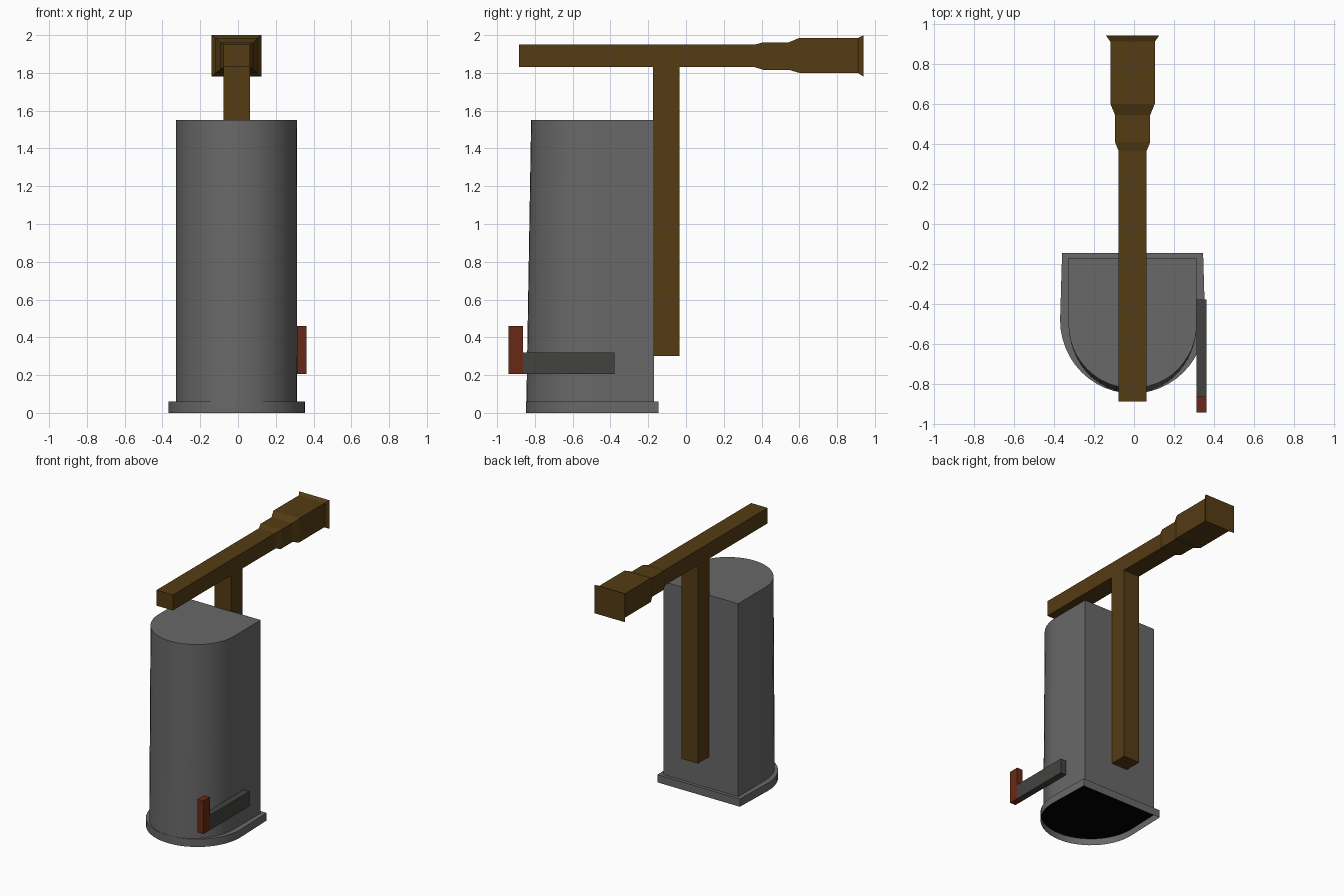
import bpy, bmesh, math

if "Cube" in bpy.data.objects:
    bpy.data.objects.remove(bpy.data.objects["Cube"])

CX = -0.007  # centre line of bell and beam


def material(name, rgb):
    m = bpy.data.materials.new(name)
    m.diffuse_color = (*rgb, 1)
    m.use_nodes = True
    m.node_tree.nodes["Principled BSDF"].inputs["Base Color"].default_value = m.diffuse_color
    return m


WOOD = material("wood", (0.09, 0.045, 0.007))
IRON = material("iron", (0.14, 0.14, 0.14))
DARK_IRON = material("dark_iron", (0.055, 0.055, 0.052))
RED = material("red_grip", (0.14, 0.022, 0.008))
BLACK = material("black", (0, 0, 0))


def loft(name, rings, mat, cap_start=True, cap_end=True, smooth=False, recalc=True):
    """Skin a list of equal-length point rings."""
    bm = bmesh.new()
    vs = [[bm.verts.new(p) for p in r] for r in rings]
    n = len(vs[0])
    for a, b in zip(vs, vs[1:]):
        for i in range(n):
            j = (i + 1) % n
            bm.faces.new((a[i], a[j], b[j], b[i]))
    if cap_start:
        bm.faces.new(vs[0][::-1])
    if cap_end:
        bm.faces.new(vs[-1])
    if recalc:
        bmesh.ops.recalc_face_normals(bm, faces=bm.faces)
    me = bpy.data.meshes.new(name)
    bm.to_mesh(me)
    bm.free()
    ob = bpy.data.objects.new(name, me)
    bpy.context.collection.objects.link(ob)
    me.materials.append(mat)
    if smooth:
        bpy.ops.object.select_all(action='DESELECT')
        ob.select_set(True)
        bpy.context.view_layer.objects.active = ob
        bpy.ops.object.shade_smooth_by_angle(angle=math.radians(30))
    return ob


def box(name, x, y, z, mat):
    ring = lambda h: [(x[0], y[0], h), (x[1], y[0], h), (x[1], y[1], h), (x[0], y[1], h)]
    return loft(name, [ring(z[0]), ring(z[1])], mat)


def d_ring(z, half_w, back_w, back, mid, front, seg=24):
    """D outline: flat back, straight sides, rounded front (counter-clockwise)."""
    pts = [(CX + back_w, back, z), (CX - back_w, back, z)]
    for i in range(seg + 1):
        a = math.pi * (1 + i / seg)
        pts.append((CX + half_w * math.cos(a), mid + (mid - front) * math.sin(a), z))
    return pts


# Bell-shaped body, leaning slightly forward towards the base
loft("body", [d_ring(0.06, 0.32, 0.32, -0.17, -0.50, -0.845),
              d_ring(1.55, 0.32, 0.32, -0.17, -0.50, -0.82)],
     IRON, cap_start=False, smooth=True)

# Base flange: step and open skirt, with the dark opening recessed inside
outer = (0.362, 0.352, -0.145, -0.48, -0.846)
loft("base_flange", [d_ring(0.0, *outer), d_ring(0.06, *outer),
                     d_ring(0.06, 0.32, 0.32, -0.17, -0.50, -0.845)],
     IRON, cap_start=False, cap_end=False, smooth=True, recalc=False)
loft("dark_opening", [[(x, y, z) for x, y, z in d_ring(0.052, *outer)]],
     BLACK, cap_end=False, recalc=False)

# Upright post behind the body
box("post", (CX - 0.07, CX + 0.07), (-0.175, -0.035), (0.30, 1.83), WOOD)

# Horizontal beam stepping out to a flared end: y, half width, bottom, top
sections = [(-0.885, 0.07, 1.83, 1.95), (0.365, 0.07, 1.83, 1.95),
            (0.41, 0.088, 1.816, 1.962), (0.545, 0.088, 1.816, 1.962),
            (0.60, 0.111, 1.80, 1.985), (0.91, 0.111, 1.80, 1.985),
            (0.94, 0.132, 1.78, 2.0)]
loft("beam", [[(CX - w, y, b), (CX + w, y, b), (CX + w, y, t), (CX - w, y, t)]
              for y, w, b, t in sections], WOOD)

# Side lever and its red grip
box("lever_arm", (0.313, 0.363), (-0.862, -0.378), (0.205, 0.32), DARK_IRON)
box("lever_grip", (0.313, 0.363), (-0.94, -0.862), (0.205, 0.46), RED)
